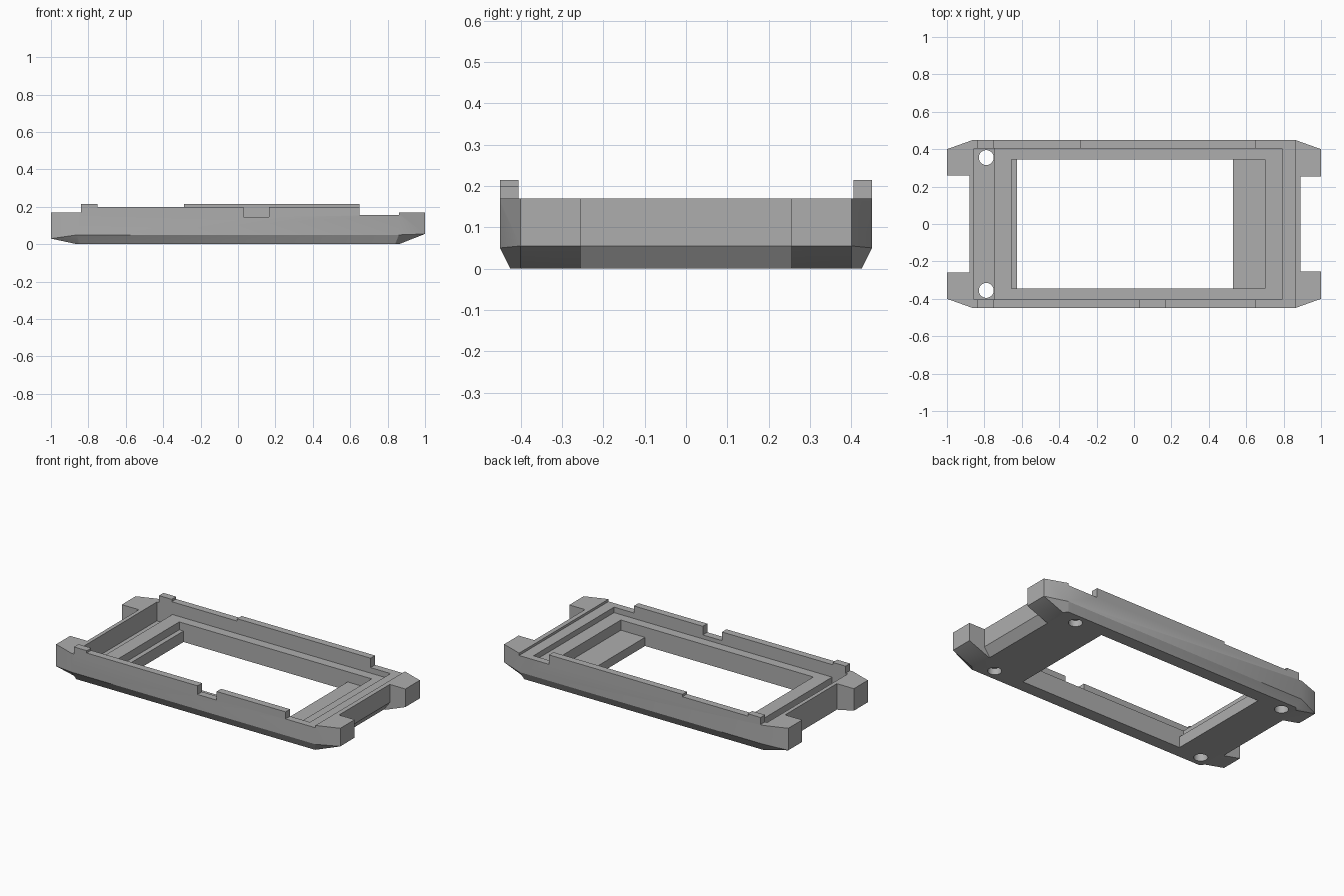
import bpy, bmesh
from mathutils import Matrix

cube = bpy.data.objects.get("Cube")
if cube:
    bpy.data.objects.remove(cube, do_unlink=True)

grey = bpy.data.materials.new("plain grey")
grey.use_nodes = True
colour = (0.42, 0.42, 0.42, 1)
grey.diffuse_color = colour
grey.node_tree.nodes["Principled BSDF"].inputs["Base Color"].default_value = colour


def finish(bm, name):
    bmesh.ops.recalc_face_normals(bm, faces=bm.faces)
    mesh = bpy.data.meshes.new(name)
    bm.to_mesh(mesh)
    bm.free()
    obj = bpy.data.objects.new(name, mesh)
    mesh.materials.append(grey)
    bpy.context.collection.objects.link(obj)
    return obj


def loft(rings, name):
    """Solid skinned through closed rings with equal point counts."""
    bm = bmesh.new()
    loops = [[bm.verts.new(p) for p in ring] for ring in rings]
    n = len(loops[0])
    for a, b in zip(loops, loops[1:]):
        for i in range(n):
            j = (i + 1) % n
            bm.faces.new((a[i], a[j], b[j], b[i]))
    bm.faces.new(loops[0][::-1])
    bm.faces.new(loops[-1])
    return finish(bm, name)


def prism(profile, y0, y1, name="cutter"):
    """Side profile (x, z) extruded across y."""
    return loft([[(x, y, z) for x, z in profile] for y in (y0, y1)], name)


def box(x0, x1, y0, y1, z0, z1):
    return prism([(x0, z0), (x1, z0), (x1, z1), (x0, z1)], y0, y1)


def hole(x, y, z0, z1, radius=0.04):
    bm = bmesh.new()
    bmesh.ops.create_cone(bm, cap_ends=True, segments=32, radius1=radius,
                          radius2=radius, depth=z1 - z0,
                          matrix=Matrix.Translation((x, y, (z0 + z1) / 2)))
    return finish(bm, "cutter")


def cut(target, cutter):
    cutter.hide_render = True
    mod = target.modifiers.new("cut", 'BOOLEAN')
    mod.operation = 'DIFFERENCE'
    mod.solver = 'EXACT'
    mod.object = cutter
    bpy.context.view_layer.objects.active = target
    bpy.ops.object.modifier_apply(modifier=mod.name)
    bpy.data.objects.remove(cutter, do_unlink=True)


def outline(side_x, side_y, end_x, end_y, z_left, z_side, z_right):
    """Eight-sided plan with a chamfer at every corner."""
    half = [(end_x, -end_y, z_right), (end_x, end_y, z_right),
            (side_x, side_y, z_side), (-side_x, side_y, z_side)]
    rest = [(-end_x, end_y, z_left), (-end_x, -end_y, z_left),
            (-side_x, -side_y, z_side), (side_x, -side_y, z_side)]
    return half + rest


# Outer body with tapered underside
frame = loft([outline(0.84, 0.425, 0.86, 0.40, 0, 0, 0),
              outline(0.86, 0.45, 1.0, 0.40, 0.03, 0.05, 0.055),
              outline(0.86, 0.45, 1.0, 0.40, 0.25, 0.25, 0.25)], "bezel_frame")

# Stepped rims: corners, tabs, long walls and the low end of each wall
TOP = 0.4
left_rim = [(-1.1, TOP), (-1.1, 0.17), (-0.84, 0.17), (-0.84, 0.215),
            (-0.75, 0.215), (-0.75, 0.2)]
right_rim = [(0.65, 0.155), (0.86, 0.155), (0.86, 0.17), (1.1, 0.17), (1.1, TOP)]
front_mid = [(0.03, 0.2), (0.03, 0.145), (0.165, 0.145), (0.165, 0.2), (0.65, 0.2)]
back_mid = [(-0.29, 0.2), (-0.29, 0.215), (0.65, 0.215)]
cut(frame, prism(left_rim + front_mid + right_rim, -0.6, 0))
cut(frame, prism(left_rim + back_mid + right_rim, 0, 0.6))

# Interior: trough, raised shelf, end step
cut(frame, prism([(-0.855, TOP), (-0.855, 0.05), (-0.745, 0.05), (-0.745, 0.12),
                  (0.79, 0.12), (0.79, 0.155), (0.86, 0.155), (0.86, TOP)],
                 -0.405, 0.405))

# Recessed floor and screen opening
cut(frame, prism([(-0.655, TOP), (-0.655, 0.07), (-0.625, 0.07), (-0.625, -0.1),
                  (0.53, -0.1), (0.53, 0.055), (0.70, 0.055), (0.70, TOP)],
                 -0.345, 0.345))

# End notches between the corner blocks
cut(frame, box(-1.1, -0.88, -0.26, 0.26, -0.1, TOP))
cut(frame, prism([(0.835, -0.02), (0.89, 0.055), (0.89, TOP), (1.1, TOP),
                  (1.1, -0.02)], -0.255, 0.255))

# Screw holes: through at one end, blind at the other
for y in (-0.355, 0.355):
    cut(frame, hole(-0.79, y, -0.1, 0.1))
    cut(frame, hole(0.73, y, -0.1, 0.04))

# Smooth round holes, crisp edges elsewhere
bpy.ops.object.select_all(action='DESELECT')
frame.select_set(True)
bpy.context.view_layer.objects.active = frame
bpy.ops.object.shade_smooth_by_angle(angle=0.44)
